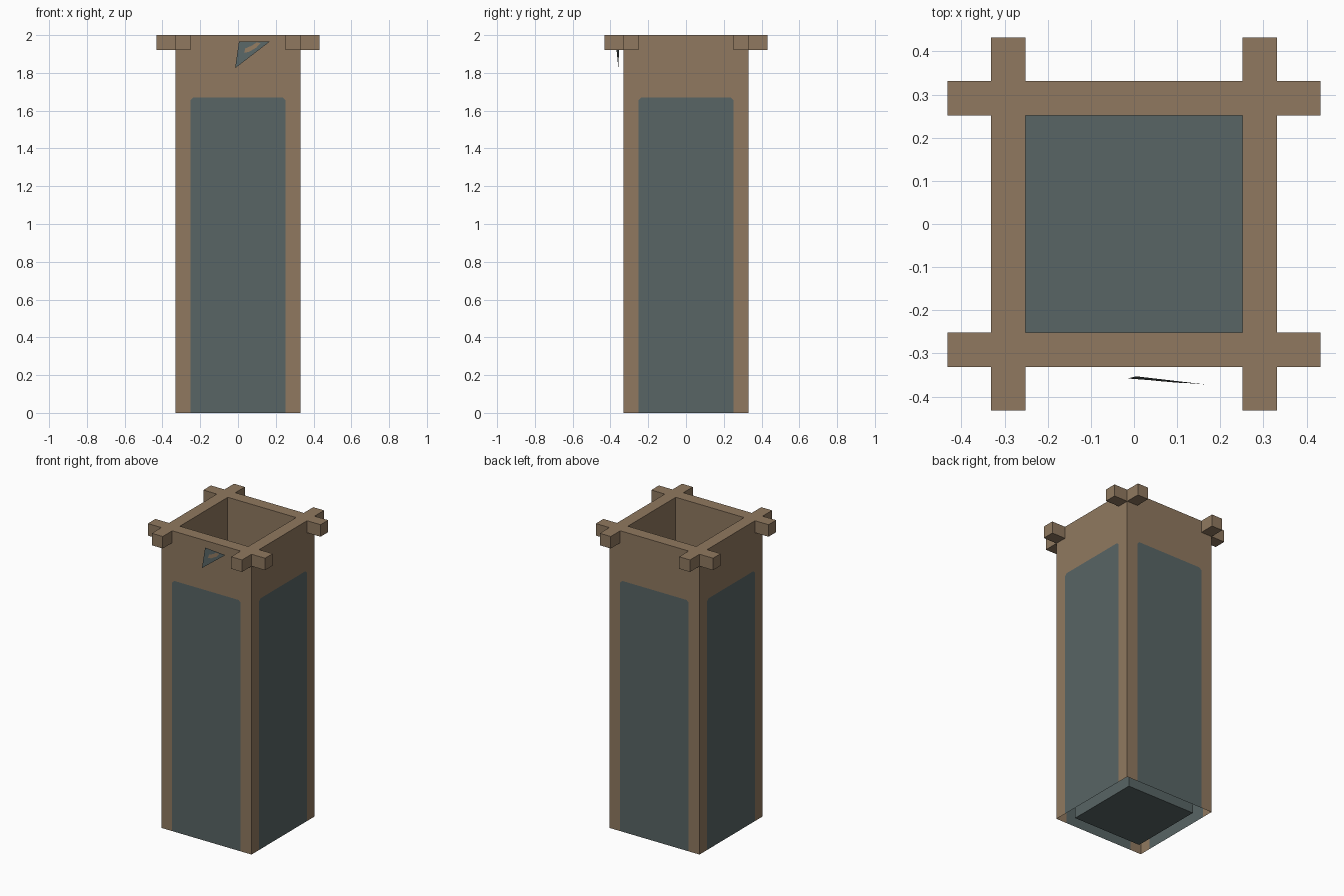
import bpy, bmesh
from mathutils import Matrix, Vector
from math import pi

if "Cube" in bpy.data.objects:
    bpy.data.objects.remove(bpy.data.objects["Cube"])

W, I, E, H = 0.332, 0.252, 0.432, 2.0    # outer half width, inner half width, beam reach, height
BZ, PZ, C = 1.92, 1.67, 0.015            # beam underside, panel top, panel corner cut


def material(name, rgb):
    m = bpy.data.materials.new(name)
    m.diffuse_color = (*rgb, 1)
    m.use_nodes = True
    m.node_tree.nodes["Principled BSDF"].inputs["Base Color"].default_value = m.diffuse_color
    return m


WOOD = material("brown wood", (0.279, 0.191, 0.116))
SLATE = material("grey teal", (0.098, 0.130, 0.130))


def build(name, faces, turns=4):
    """faces: (points, material index), repeated by quarter turns about z."""
    bm = bmesh.new()
    for k in range(turns):
        rot = Matrix.Rotation(k * pi / 2, 3, 'Z')
        for pts, mi in faces:
            f = bm.faces.new([bm.verts.new(rot @ Vector(p)) for p in pts])
            f.material_index = mi
    bmesh.ops.remove_doubles(bm, verts=bm.verts, dist=0.0005)
    me = bpy.data.meshes.new(name)
    bm.to_mesh(me)
    bm.free()
    me.materials.append(WOOD)
    me.materials.append(SLATE)
    ob = bpy.data.objects.new(name, me)
    bpy.context.collection.objects.link(ob)
    return ob


def front(points, y=-W):
    return [(x, y, z) for x, z in points]


# outer walls: slate panel with cut upper corners, framed in wood, open underneath
panel = [(-I, 0), (I, 0), (I, PZ - C), (I - C, PZ), (C - I, PZ), (-I, PZ - C)]
build("outer_walls", [
    (front(panel), 1),
    (front([(-W, 0), (-I, 0), (-I, PZ - C), (-W, PZ - C)]), 0),
    (front([(I, 0), (W, 0), (W, PZ - C), (I, PZ - C)]), 0),
    (front([(-W, PZ - C), (-I, PZ - C), (C - I, PZ), (-W, PZ)]), 0),
    (front([(I, PZ - C), (W, PZ - C), (W, PZ), (I - C, PZ)]), 0),
    (front([(-W, PZ), (C - I, PZ), (I - C, PZ), (W, PZ), (W, H), (-W, H)]), 0),
])

# inner shaft: wood lip above, slate below (faces look inward)
build("inner_shaft", [
    (front([(I, PZ), (-I, PZ), (-I, H), (I, H)], -I), 0),
    (front([(I, 0), (-I, 0), (-I, PZ), (I, PZ)], -I), 1),
])
build("shaft_floor", [([(-I, -I, 0), (I, -I, 0), (I, I, 0), (-I, I, 0)], 1)], 1)

# rim on top, with crossed beam ends sticking out past the walls
rim = [([(-I, -W, H), (I, -W, H), (I, -I, H), (-I, -I, H)], 0),
       ([(I, -W, H), (W, -W, H), (W, -I, H), (I, -I, H)], 0)]
for a, b in ((-W, -I), (I, W)):
    rim += [
        ([(a, -E, H), (b, -E, H), (b, -W, H), (a, -W, H)], 0),
        ([(a, -W, BZ), (b, -W, BZ), (b, -E, BZ), (a, -E, BZ)], 0),
        ([(a, -E, BZ), (b, -E, BZ), (b, -E, H), (a, -E, H)], 0),
        ([(a, -W, BZ), (a, -E, BZ), (a, -E, H), (a, -W, H)], 0),
        ([(b, -E, BZ), (b, -W, BZ), (b, -W, H), (b, -E, H)], 0),
    ]
build("rim_and_beam_ends", rim)


# small slanted shard hanging in front, with a wood coloured patch
A, B, D = Vector((0.005, -0.353, 1.965)), Vector((0.167, -0.372, 1.965)), Vector((-0.015, -0.358, 1.825))


def on_shard(u, v, lift=0.0):
    return A + u * (B - A) + v * (D - A) + Vector((0, -lift, 0))


build("shard", [([A, D, B], 1)], 1)
patch = [(0.24, 0.25), (0.22, 0.42), (0.38, 0.38), (0.60, 0.22), (0.72, 0.05), (0.58, 0.03), (0.42, 0.16)]
build("shard_patch", [([on_shard(u, v, 0.002) for u, v in patch], 0)], 1)
